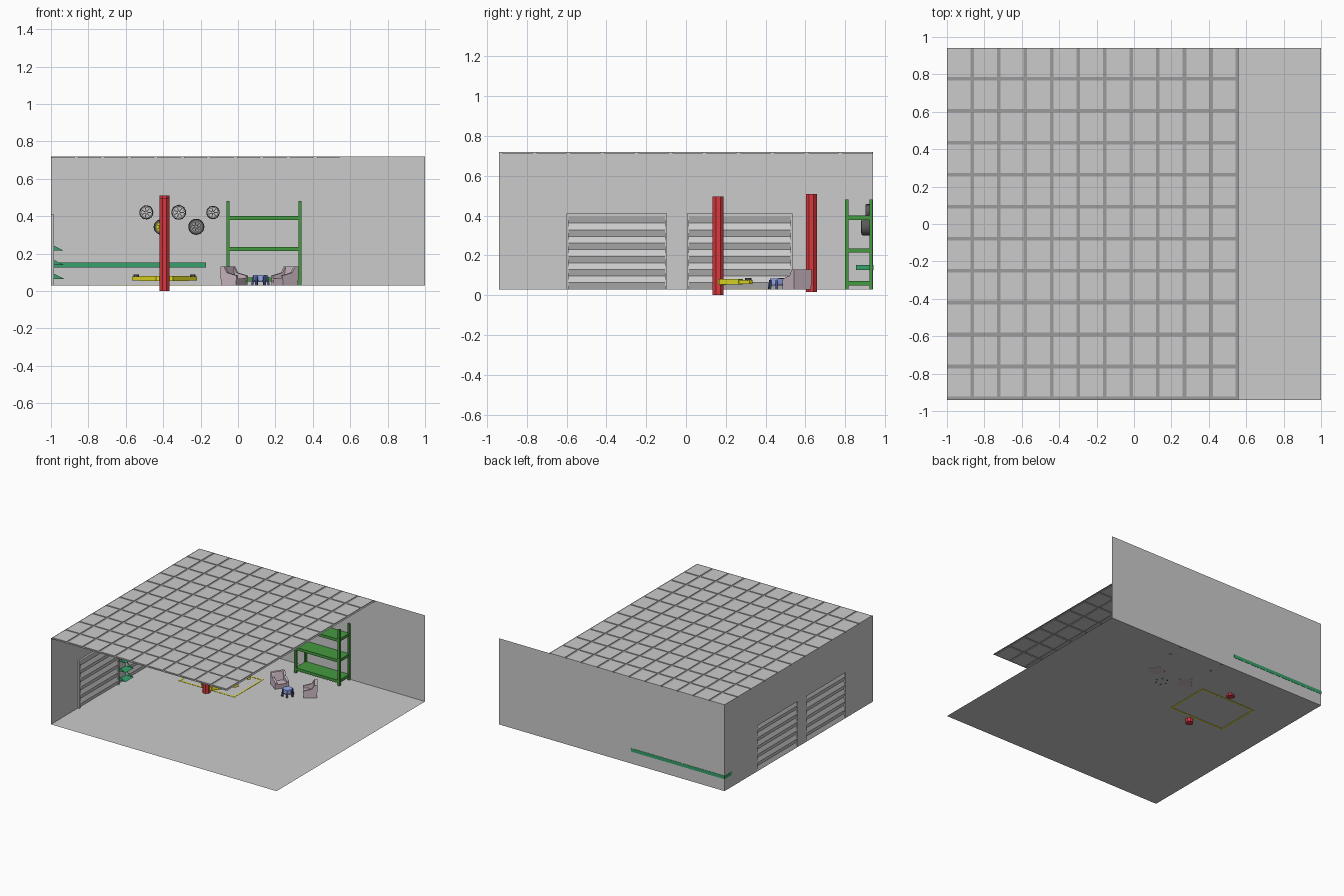
import bpy, bmesh, math
from mathutils import Matrix, Vector

if "Cube" in bpy.data.objects:
    bpy.data.objects.remove(bpy.data.objects["Cube"])

def mat(name, c):
    m = bpy.data.materials.new(name)
    m.diffuse_color = (*c, 1)
    m.use_nodes = True
    m.node_tree.nodes["Principled BSDF"].inputs["Base Color"].default_value = m.diffuse_color
    return m

GREY, TILE, DARK = mat("grey", (.55, .55, .55)), mat("tile", (.72, .72, .72)), mat("dark_grey", (.33, .33, .33))
LIGHT, RED, YEL = mat("light", (.8, .8, .8)), mat("red", (.7, .04, .05)), mat("yellow", (.8, .75, .02))
GREEN, TEAL = mat("green", (.06, .32, .05)), mat("teal", (.04, .35, .15))
PINK, BLUE, NAVY = mat("pink", (.62, .5, .56)), mat("blue", (.3, .4, .85)), mat("navy", (.06, .08, .2))
BLACK, ALLOY = mat("rubber", (.1, .1, .1)), mat("alloy", (.65, .65, .65))
FLOOR, TOP, BACK = .03, .72, .94

def finish(name, bm, m, matrix=None, fix=True):
    if fix:
        bmesh.ops.recalc_face_normals(bm, faces=bm.faces)
    if matrix:
        bm.transform(matrix)
    me = bpy.data.meshes.new(name)
    bm.to_mesh(me)
    bm.free()
    me.materials.append(m)
    o = bpy.data.objects.new(name, me)
    bpy.context.collection.objects.link(o)
    return o

def add_box(bm, x0, x1, y0, y1, z0, z1):
    M = Matrix.Translation(((x0+x1)/2, (y0+y1)/2, (z0+z1)/2)) @ Matrix.Diagonal((x1-x0, y1-y0, z1-z0, 1))
    bmesh.ops.create_cube(bm, size=1, matrix=M)

def boxes(name, m, lst, matrix=None):
    bm = bmesh.new()
    for b in lst:
        add_box(bm, *b)
    return finish(name, bm, m, matrix)

def faces(name, m, polys):
    bm = bmesh.new()
    for p in polys:
        bm.faces.new([bm.verts.new(v) for v in p])
    return finish(name, bm, m, fix=False)

def prism(bm, pts, x0, x1):
    # (y, z) outline extruded along x
    a = [bm.verts.new((x0, y, z)) for y, z in pts]
    b = [bm.verts.new((x1, y, z)) for y, z in pts]
    bm.faces.new(a)
    bm.faces.new(b[::-1])
    for i in range(len(pts)):
        j = (i+1) % len(pts)
        bm.faces.new((a[i], b[i], b[j], a[j]))

def lathe(name, m, prof, n, matrix, closed=True):
    # (radius, height) profile revolved around z
    bm = bmesh.new()
    rings = [[bm.verts.new((r*math.cos(2*math.pi*k/n), r*math.sin(2*math.pi*k/n), h)) for k in range(n)]
             for r, h in prof]
    for i in range(len(prof) if closed else len(prof)-1):
        p, q = rings[i], rings[(i+1) % len(prof)]
        for k in range(n):
            bm.faces.new((p[k], p[(k+1) % n], q[(k+1) % n], q[k]))
    if not closed:
        bm.faces.new(rings[0])
        bm.faces.new(rings[-1])
    return finish(name, bm, m, matrix)

# Floor, back wall, left wall with two door openings
faces("floor", GREY, [[(-1, -BACK, FLOOR), (1, -BACK, FLOOR), (1, BACK, FLOOR), (-1, BACK, FLOOR)]])
faces("back_wall", GREY, [[(-1, BACK, FLOOR), (1, BACK, FLOOR), (1, BACK, TOP), (-1, BACK, TOP)]])
doors = [(-.6, -.095), (.005, .535)]
DH = .41
wq = lambda y0, y1, z0, z1: [(-1, y0, z0), (-1, y1, z0), (-1, y1, z1), (-1, y0, z1)]
cuts = [-BACK, *doors[0], *doors[1], BACK]
faces("left_wall", GREY, [wq(cuts[i], cuts[i+1], DH if i % 2 else FLOOR, TOP) for i in range(5)])

# Roller doors: zigzag slats with a slim frame
for n, (y0, y1) in enumerate(doors):
    zs = [FLOOR + (DH-.015-FLOOR)*i/11 for i in range(12)]
    xs = [-.999 + .013*(i % 2) for i in range(12)]
    faces(f"roller_door_{n}", LIGHT, [[(xs[i], y0+.008, zs[i]), (xs[i], y1-.008, zs[i]),
          (xs[i+1], y1-.008, zs[i+1]), (xs[i+1], y0+.008, zs[i+1])] for i in range(11)])
    boxes(f"door_frame_{n}", LIGHT, [(-1, -.985, y0, y0+.01, FLOOR, DH), (-1, -.985, y1-.01, y1, FLOOR, DH),
          (-1, -.985, y0, y1, DH-.015, DH)])

# Suspended ceiling: dark lattice with 11 x 11 panels
X1 = .56
faces("ceiling_lattice", DARK, [[(-1, -BACK, .716), (X1, -BACK, .716), (X1, BACK, .716), (-1, BACK, .716)]])
px, py = (X1+1)/11, 2*BACK/11
boxes("ceiling_panels", TILE, [(-1+i*px+.003, -1+(i+1)*px-.017, BACK-(j+1)*py+.017, BACK-j*py-.003, .712, TOP)
      for i in range(11) for j in range(11)])

# Small trays on the left wall between the doors
trays = []
for z in (.065, .138, .215):
    trays.append([(-1, -.095, z), (-.93, -.095, z), (-.93, .005, z), (-1, .005, z)])
    for y in (-.095, .005):
        trays.append([(-1, y, z), (-.93, y, z), (-1, y, z+.035)])
faces("wall_trays", TEAL, trays)

# Long wall bench
boxes("wall_bench", TEAL, [(-1.001, -.17, .855, .942, .126, .153)])

# Storage rack
rack = [(x, x+.016, y, y+.016, FLOOR-.001, .48) for x in (-.062, .324) for y in (.8, .922)]
rack += [(-.055, .333, .803, .935, z, z+.022) for z in (.05, .214, .379)]
boxes("storage_rack", GREEN, rack)

# Two-post lift
def bar(bm, p, q, w, h):
    p, q = Vector(p), Vector(q)
    d = q-p
    M = Matrix.Translation((p+q)/2) @ Matrix.Rotation(math.atan2(d.y, d.x), 4, 'Z') @ Matrix.Diagonal((d.length, w, h, 1))
    bmesh.ops.create_cube(bm, size=1, matrix=M)

PX = -.393
for n, (y, s, z0, z1) in enumerate([(.162, 1, 0, .497), (.63, -1, .015, .51)]):
    lathe(f"lift_post_{n}", RED, [(.03, z0), (.03, z1)], 8,
          Matrix.Translation((PX, y, 0)) @ Matrix.Rotation(math.pi/8, 4, 'Z'), False)
    bm = bmesh.new()
    pads = bmesh.new()
    add_box(bm, PX-.045, PX+.045, min(y, y+s*.04), max(y, y+s*.04), .052, .081)
    for d in (-1, 1):
        a, e = Vector((PX+d*.03, y+s*.015, .067)), Vector((PX+d*.165, y+s*.165, .067))
        bar(bm, a, a.lerp(e, .65), .034, .028)
        bar(bm, a.lerp(e, .5), e, .024, .02)
        bmesh.ops.create_cone(pads, cap_ends=True, segments=10, radius1=.016, radius2=.016, depth=.012,
                              matrix=Matrix.Translation(a.lerp(e, .9)+Vector((0, 0, .014))))
    finish(f"lift_arms_{n}", bm, YEL)
    finish(f"lift_pads_{n}", pads, BLACK)

# Painted floor outline around the lift
a0, a1, b0, b1, w, f0, f1 = -.67, -.175, .205, .572, .012, .028, .032
boxes("floor_marking", YEL, [(a0, a1, b0, b0+w, f0, f1), (a0, a1, b1-w, b1, f0, f1),
      (a0, a0+w, b0+w, b1-w, f0, f1), (a1-w, a1, b0+w, b1-w, f0, f1)])

# Two armchairs turned toward the table
for n, (x, ang) in enumerate([(-.02, 55), (.25, -55)]):
    M = Matrix.Translation((x, .557, 0)) @ Matrix.Rotation(math.radians(ang), 4, 'Z')
    bm = bmesh.new()
    side = [(-.048, .029), (.05, .029), (.053, .13), (.03, .13), (.012, .098), (-.052, .082)]
    prism(bm, side, -.053, -.037)
    prism(bm, side, .037, .053)
    prism(bm, [(-.046, .029), (.045, .029), (.045, .063), (-.05, .066)], -.037, .037)
    prism(bm, [(.018, .06), (.05, .029), (.053, .13), (.033, .13)], -.037, .037)
    finish(f"armchair_{n}", bm, PINK, M)

# Hexagonal table with splayed legs
T = Matrix.Translation((.12, .457, 0))
lathe("table_top", BLUE, [(.034, .048), (.039, .058), (.039, .085)], 6, T, False)
bm = bmesh.new()
for k in range(6):
    L = bmesh.ops.create_cube(bm, size=1, matrix=Matrix.Translation((.036, 0, .053)) @ Matrix.Diagonal((.012, .012, .048, 1)))
    for v in L["verts"]:
        if v.co.z < .05:
            v.co.x += .008
    bmesh.ops.rotate(bm, verts=L["verts"], matrix=Matrix.Rotation(k*math.pi/3, 3, 'Z'))
finish("table_legs", bm, NAVY, T)

# Wheels hung on the back wall: x, z, radius, width, rim material
wheels = [(-.49, .42, .037, .036, ALLOY), (-.317, .42, .039, .036, ALLOY), (-.134, .42, .035, .036, ALLOY),
          (-.41, .342, .041, .057, YEL), (-.223, .343, .043, .057, DARK)]
for n, (x, z, r, w, rim) in enumerate(wheels):
    M = Matrix.Translation((x, BACK-.002, z)) @ Matrix.Rotation(math.pi/2, 4, 'X')
    k = .84 if rim == ALLOY else .68
    ty = lathe(f"tyre_{n}", BLACK, [(r*k, 0), (r*.93, 0), (r, w*.2), (r, w*.8), (r*.93, w), (r*k, w)], 24, M)
    ri = lathe(f"rim_{n}", rim, [(r*k, w*.1), (r*k, w*1.01), (r*(k-.12), w*1.01), (r*(k-.12), w*.1)], 24, M)
    bm = bmesh.new()
    bmesh.ops.create_cone(bm, cap_ends=True, segments=12, radius1=r*.2, radius2=r*.17, depth=w*.4,
                          matrix=Matrix.Translation((0, 0, w*.75)))
    for s in range(7):
        a = s*2*math.pi/7
        c, sn = math.cos(a), math.sin(a)
        bar(bm, (c*r*.12, sn*r*.12, w*.85), (c*r*(k-.06), sn*r*(k-.06), w*.85), r*.13, w*.15)
    if rim != ALLOY:
        bmesh.ops.create_cone(bm, cap_ends=True, segments=24, radius1=r*.6, radius2=r*.6, depth=w*.1,
                              matrix=Matrix.Translation((0, 0, w*.6)))
    finish(f"spokes_{n}", bm, rim, M)
    for o in (ty, ri):
        bpy.context.view_layer.objects.active = o
        bpy.ops.object.select_all(action='DESELECT')
        o.select_set(True)
        bpy.ops.object.shade_smooth_by_angle()
